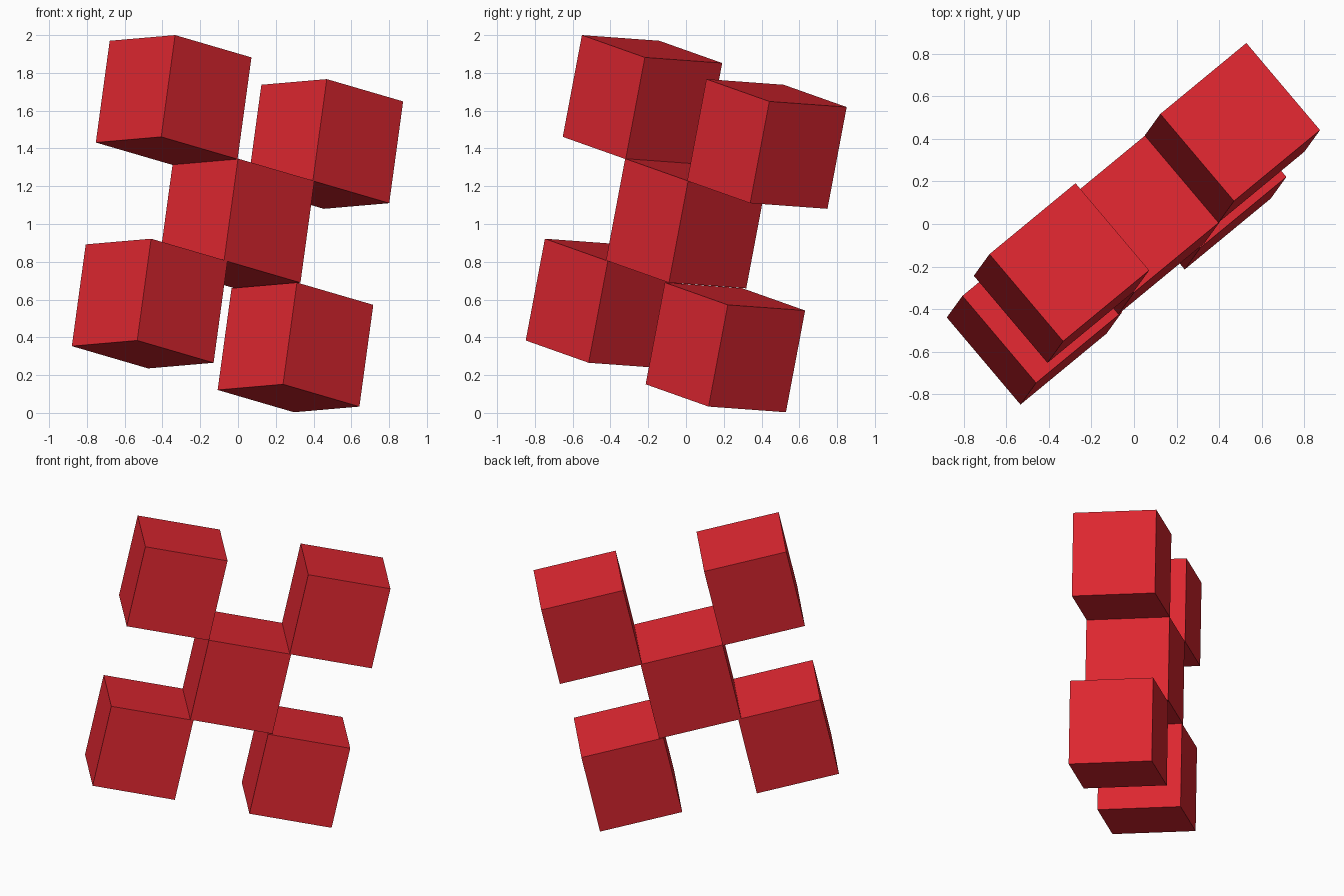
import bpy
import bmesh
from mathutils import Matrix, Vector

old = bpy.data.objects.get("Cube")
if old:
    bpy.data.objects.remove(old, do_unlink=True)

red = bpy.data.materials.new("bright_red")
red.use_nodes = True
colour = (0.74, 0.02, 0.03, 1)
red.diffuse_color = colour
red.node_tree.nodes["Principled BSDF"].inputs["Base Color"].default_value = colour

# Shared tilt of all blocks: across, depth (towards the front) and up
across = Vector((0.404, 0.333, -0.118)).normalized()
depth = Vector((0.345, -0.409, 0.03))
depth = (depth - across * depth.dot(across)).normalized()
up = depth.cross(across)
if up.z < 0:
    up = -up
WIDTH, DEPTH, HEIGHT = 0.537, 0.537, 0.553


def block(name, corner):
    """Tilted block placed by its front top right-hand corner."""
    x, y, z = across * WIDTH, -depth * DEPTH, up * HEIGHT
    mesh = bpy.data.meshes.new(name)
    bm = bmesh.new()
    bmesh.ops.create_cube(bm, size=1)
    bmesh.ops.transform(bm, matrix=Matrix((x, y, z)).transposed().to_4x4(),
                        verts=bm.verts)
    bmesh.ops.recalc_face_normals(bm, faces=bm.faces)
    bm.to_mesh(mesh)
    bm.free()
    mesh.materials.append(red)
    obj = bpy.data.objects.new(name, mesh)
    obj.location = Vector(corner) + (x + y - z) / 2
    bpy.context.collection.objects.link(obj)


# Centre block with four blocks touching its edges
block("centre_block", (0.0, -0.322, 1.346))
block("upper_right_block", (-0.333, -0.551, 2.0))
block("upper_left_block", (0.47, 0.108, 1.767))
block("lower_right_block", (-0.46, -0.747, 0.922))
block("lower_left_block", (0.312, -0.112, 0.69))
